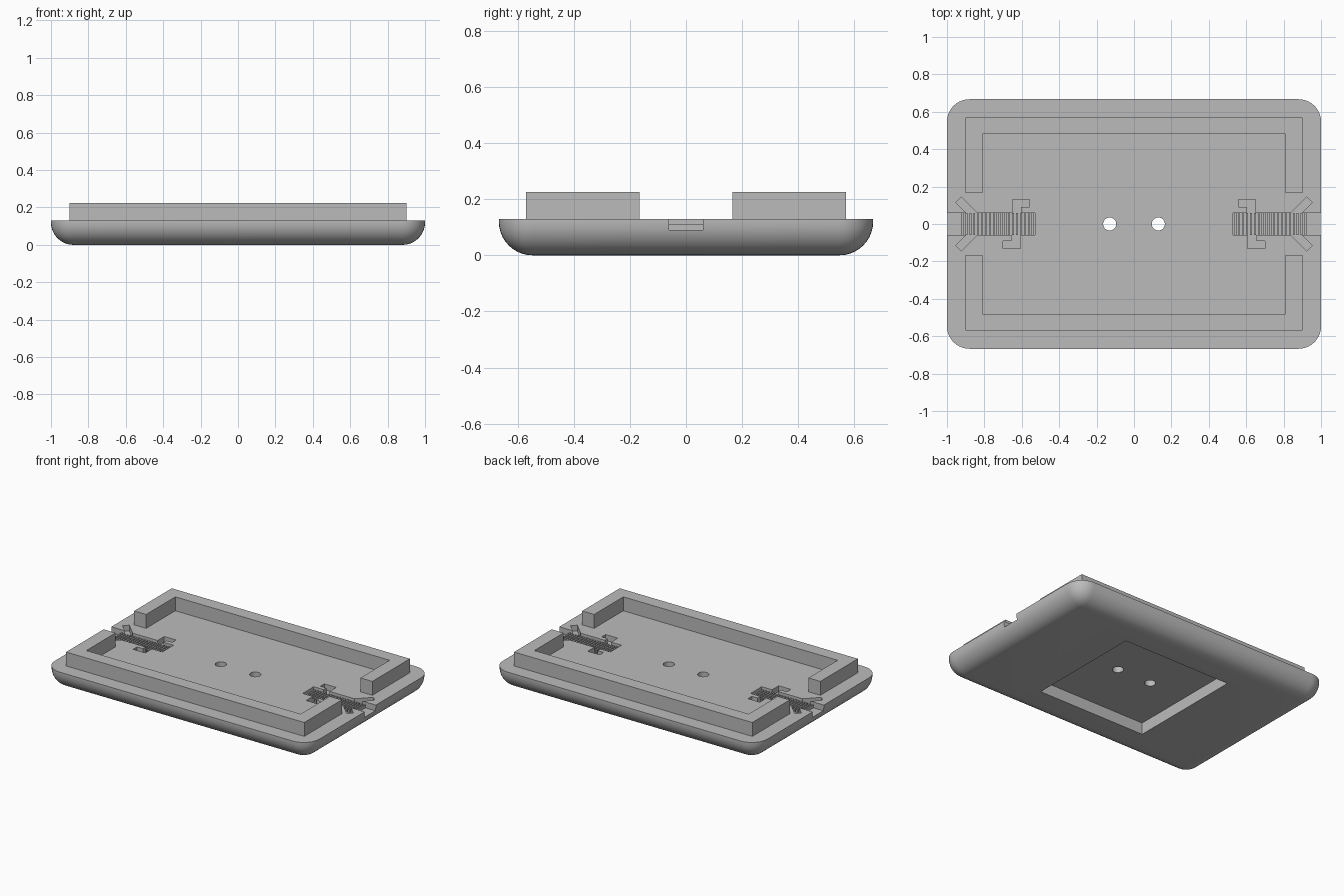
import bpy, bmesh, math
from mathutils import Matrix, Vector

cube = bpy.data.objects.get("Cube")
if cube:
    bpy.data.objects.remove(cube)

# Single grey plastic
grey = bpy.data.materials.new("grey plastic")
grey.use_nodes = True
colour = (0.5, 0.5, 0.5, 1)
grey.diffuse_color = colour
grey.node_tree.nodes["Principled BSDF"].inputs["Base Color"].default_value = colour

TOP, FLOOR, RIM = 0.13, 0.09, 0.225
SLOT = 0.06


def add_box(bm, x, y, z):
    """Box between the (low, high) limits on each axis."""
    centre = Vector([(a + b) / 2 for a, b in (x, y, z)])
    size = [abs(b - a) for a, b in (x, y, z)]
    mat = Matrix.Translation(centre) @ Matrix.Diagonal((*size, 1))
    return bmesh.ops.create_cube(bm, size=1, matrix=mat)["verts"]


def make_object(name, bm):
    bmesh.ops.recalc_face_normals(bm, faces=bm.faces)
    mesh = bpy.data.meshes.new(name)
    bm.to_mesh(mesh)
    bm.free()
    mesh.materials.append(grey)
    obj = bpy.data.objects.new(name, mesh)
    bpy.context.collection.objects.link(obj)
    return obj


def box_object(name, x, y, z):
    bm = bmesh.new()
    add_box(bm, x, y, z)
    return make_object(name, bm)


# Base tray with rounded sides and underside
bm = bmesh.new()
add_box(bm, (-1, 1), (-0.667, 0.667), (0, TOP))
edges = [e for e in bm.edges if min(v.co.z for v in e.verts) < 0.01]
bmesh.ops.bevel(bm, geom=edges, offset=0.12, segments=10, profile=0.5, affect='EDGES')
base = make_object("base_tray", bm)

# Cutters: underside recess and the two through holes
cutters = [box_object("recess_cutter", (-0.41, 0.41), (-0.41, 0.41), (-0.1, 0.08))]
for x in (-0.13, 0.13):
    bm = bmesh.new()
    bmesh.ops.create_cone(bm, cap_ends=True, segments=32, radius1=0.035, radius2=0.035,
                          depth=0.6, matrix=Matrix.Translation((x, 0, 0.1)))
    cutters.append(make_object("hole_cutter", bm))

# Cutters: end slots with hooked and slanted side pockets
depth = (FLOOR, 0.3)
for s in (-1, 1):
    pockets = [
        ((0.53, 1.1), (-SLOT, SLOT)),
        ((0.605, 0.65), (0.04, 0.132)),
        ((0.56, 0.65), (0.09, 0.132)),
        ((0.608, 0.655), (-0.132, -0.04)),
        ((0.608, 0.70), (-0.132, -0.09)),
    ]
    for x, y in pockets:
        cutters.append(box_object("slot_cutter", [s * v for v in x], y, depth))
    for t in (-1, 1):
        bm = bmesh.new()
        verts = add_box(bm, (-0.06, 0.06), (-0.021, 0.021), depth)
        turn = Matrix.Rotation(s * t * math.radians(45), 4, 'Z')
        bmesh.ops.transform(bm, verts=verts,
                            matrix=Matrix.Translation((s * 0.895, t * 0.087, 0)) @ turn)
        cutters.append(make_object("slant_cutter", bm))

# Carve the tray, then discard the cutters
for c in cutters:
    c.hide_render = True
    mod = base.modifiers.new("cut", 'BOOLEAN')
    mod.operation = 'DIFFERENCE'
    mod.solver = 'EXACT'
    mod.object = c
bpy.context.view_layer.update()
graph = bpy.context.evaluated_depsgraph_get()
carved = bpy.data.meshes.new_from_object(base.evaluated_get(graph))
base.modifiers.clear()
base.data = carved
for c in cutters:
    bpy.data.objects.remove(c)
bpy.ops.object.select_all(action='DESELECT')
base.select_set(True)
bpy.context.view_layer.objects.active = base
bpy.ops.object.shade_smooth_by_angle(angle=math.radians(30))

# Raised rim: two C-shaped walls extruded from an outline
outline = [(0.90, 0.165), (0.90, 0.57), (-0.90, 0.57), (-0.90, 0.165),
           (-0.81, 0.165), (-0.81, 0.48), (0.81, 0.48), (0.81, 0.165)]
for name, s in (("front_rim", -1), ("back_rim", 1)):
    bm = bmesh.new()
    face = bm.faces.new([bm.verts.new((x, s * y, TOP - 0.002)) for x, y in outline])
    up = bmesh.ops.extrude_face_region(bm, geom=[face], use_keep_orig=True)["geom"]
    for v in up:
        if isinstance(v, bmesh.types.BMVert):
            v.co.z = RIM
    make_object(name, bm)

# Cross ribs gripping inside each slot
for name, s in (("right_slot_ribs", -1), ("left_slot_ribs", 1)):
    bm = bmesh.new()
    for i in range(19):
        x = s * (0.542 + i * 0.0208)
        add_box(bm, (x - 0.005, x + 0.005), (-SLOT, SLOT), (FLOOR - 0.003, 0.112))
    make_object(name, bm)
